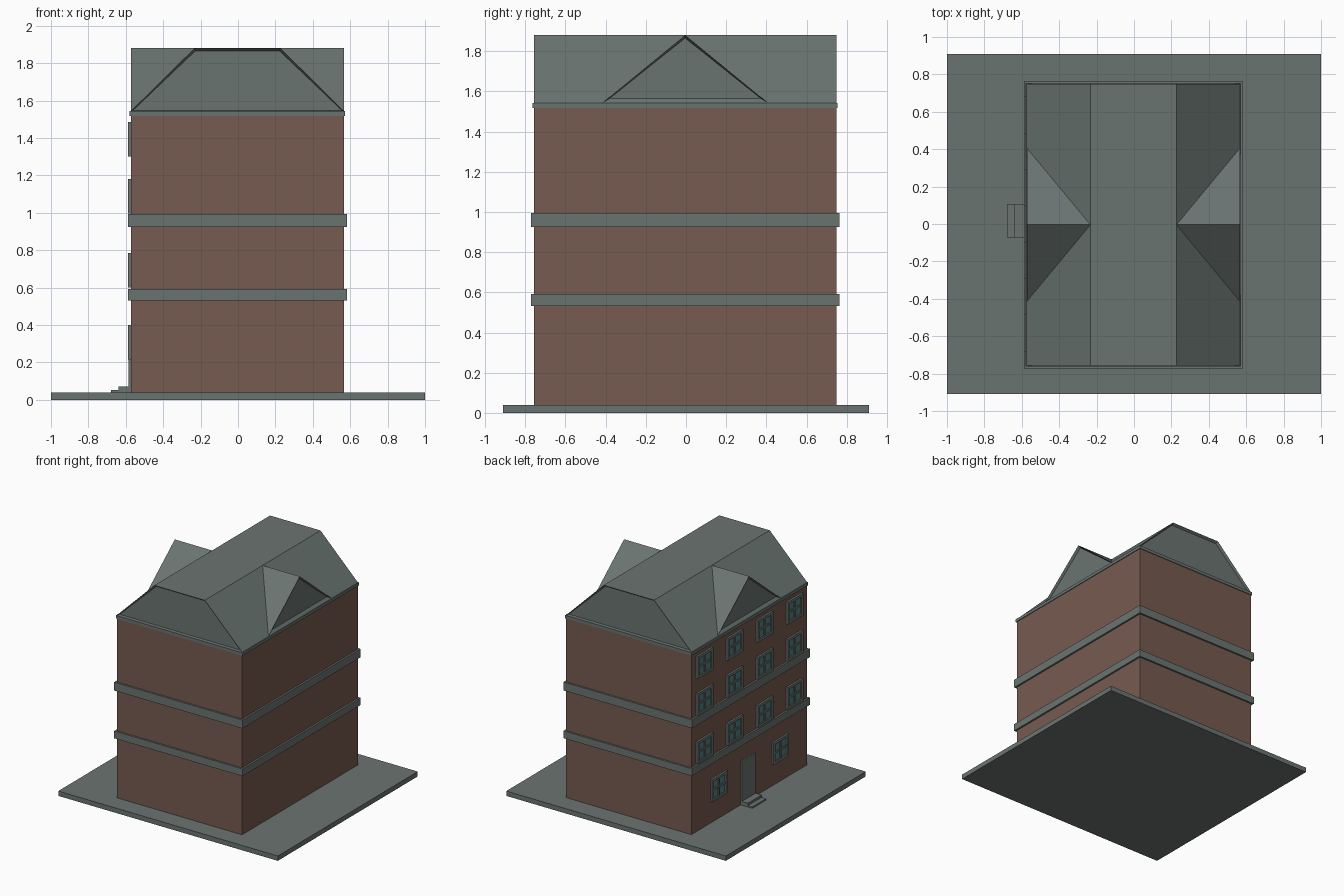
import bpy, bmesh
from mathutils import Vector

cube = bpy.data.objects.get("Cube")
if cube:
    bpy.data.objects.remove(cube, do_unlink=True)


def material(name, rgb):
    m = bpy.data.materials.new(name)
    lin = [((c / 255 + 0.055) / 1.055) ** 2.4 for c in rgb] + [1]
    m.use_nodes = True
    m.diffuse_color = lin
    m.node_tree.nodes["Principled BSDF"].inputs["Base Color"].default_value = lin
    return m


STONE = material("grey_stone", (106, 116, 113))
BRICK = material("brown_brick", (118, 91, 80))
GLASS = material("teal_glass", (84, 128, 128))


def finish(name, bm, mat):
    bmesh.ops.recalc_face_normals(bm, faces=bm.faces)
    me = bpy.data.meshes.new(name)
    bm.to_mesh(me)
    bm.free()
    me.materials.append(mat)
    ob = bpy.data.objects.new(name, me)
    bpy.context.collection.objects.link(ob)
    return ob


def add_box(bm, lo, hi):
    lo, hi = Vector(lo), Vector(hi)
    verts = bmesh.ops.create_cube(bm, size=1)["verts"]
    for v in verts:
        v.co = (lo + hi) / 2 + Vector(a * b for a, b in zip(v.co, hi - lo))


def box(name, lo, hi, mat):
    bm = bmesh.new()
    add_box(bm, lo, hi)
    return finish(name, bm, mat)


def gable_prism(name, points, axis):
    """Extrude a closed profile, then recess both gable ends inside a thin rim."""
    bm = bmesh.new()
    face = bm.faces.new([bm.verts.new(p) for p in points])
    ext = bmesh.ops.extrude_face_region(bm, geom=[face], use_keep_orig=True)
    for v in ext["geom"]:
        if isinstance(v, bmesh.types.BMVert):
            v.co[axis] = 2 * CENTRE[axis] - v.co[axis]
    bmesh.ops.recalc_face_normals(bm, faces=bm.faces)
    ends = [f for f in bm.faces if abs(f.normal[axis]) > 0.99]
    bmesh.ops.inset_individual(bm, faces=ends, thickness=0.015, depth=-0.02)
    return finish(name, bm, STONE)


# Plan of the building, slightly off the centre of its plot
CENTRE = (-0.003, -0.004)
HALF = (0.57, 0.753)


def storey(name, z0, z1, mat, grow=0):
    lo = [c - h - grow for c, h in zip(CENTRE, HALF)] + [z0]
    hi = [c + h + grow for c, h in zip(CENTRE, HALF)] + [z1]
    return box(name, lo, hi, mat)


# Plot, walls and string courses
box("ground_slab", (-1, -0.91, 0), (1, 0.91, 0.04), STONE)
storey("brick_walls", 0.04, 1.52, BRICK)
storey("lower_band", 0.532, 0.592, STONE, 0.015)
storey("upper_band", 0.925, 0.994, STONE, 0.015)
storey("eaves", 1.518, 1.543, STONE, 0.006)

# Flat-topped main roof with a cross gable
EAVE, RIDGE = 1.54, 1.88
cx, cy = CENTRE
end_y, end_x = cy - HALF[1], cx - HALF[0]
gable_prism("main_roof", [(cx - 0.574, end_y, EAVE), (cx + 0.574, end_y, EAVE),
                          (cx + 0.23, end_y, RIDGE), (cx - 0.23, end_y, RIDGE)], 1)
gable_prism("cross_gable", [(end_x, cy - 0.415, EAVE), (end_x, cy + 0.415, EAVE),
                            (end_x, cy, RIDGE)], 0)

# Windows on the entrance side: outer frame, cross bars and a pane
WALL = end_x


def window(name, y, z0, z1):
    w, bar, out = 0.1, 0.022, WALL - 0.016
    zm = (z0 + z1) / 2
    bm = bmesh.new()
    for s in (-1, 1):
        a, b = sorted((y + s * w, y + s * (w - bar)))
        add_box(bm, (out, a, z0), (WALL, b, z1))
    for z in (z0, z1 - bar):
        add_box(bm, (out, y - w + bar, z), (WALL, y + w - bar, z + bar))
    add_box(bm, (out + 0.004, y - 0.009, z0 + bar), (WALL, y + 0.009, z1 - bar))
    add_box(bm, (out + 0.005, y - w + bar, zm - 0.008), (WALL, y + w - bar, zm + 0.008))
    finish(name + "_frame", bm, STONE)
    box(name + "_pane", (WALL - 0.005, y - w + bar, z0 + bar),
        (WALL, y + w - bar, z1 - bar), GLASS)


for i, y in enumerate((-0.4, 0.4)):
    window(f"ground_window_{i + 1}", y, 0.215, 0.4)
for row, z in enumerate((0.6, 0.997, 1.302)):
    for i in range(4):
        window(f"floor_{row + 1}_window_{i + 1}", 0.39 * (i - 1.5), z, z + 0.184)

# Entrance door and steps
DOOR = 0.018
box("door", (WALL - 0.012, DOOR - 0.09, 0.04), (WALL, DOOR + 0.09, 0.4), STONE)
box("upper_step", (-0.64, DOOR - 0.09, 0.04), (WALL, DOOR + 0.09, 0.072), STONE)
box("lower_step", (-0.68, DOOR - 0.09, 0.04), (-0.64, DOOR + 0.09, 0.052), STONE)
